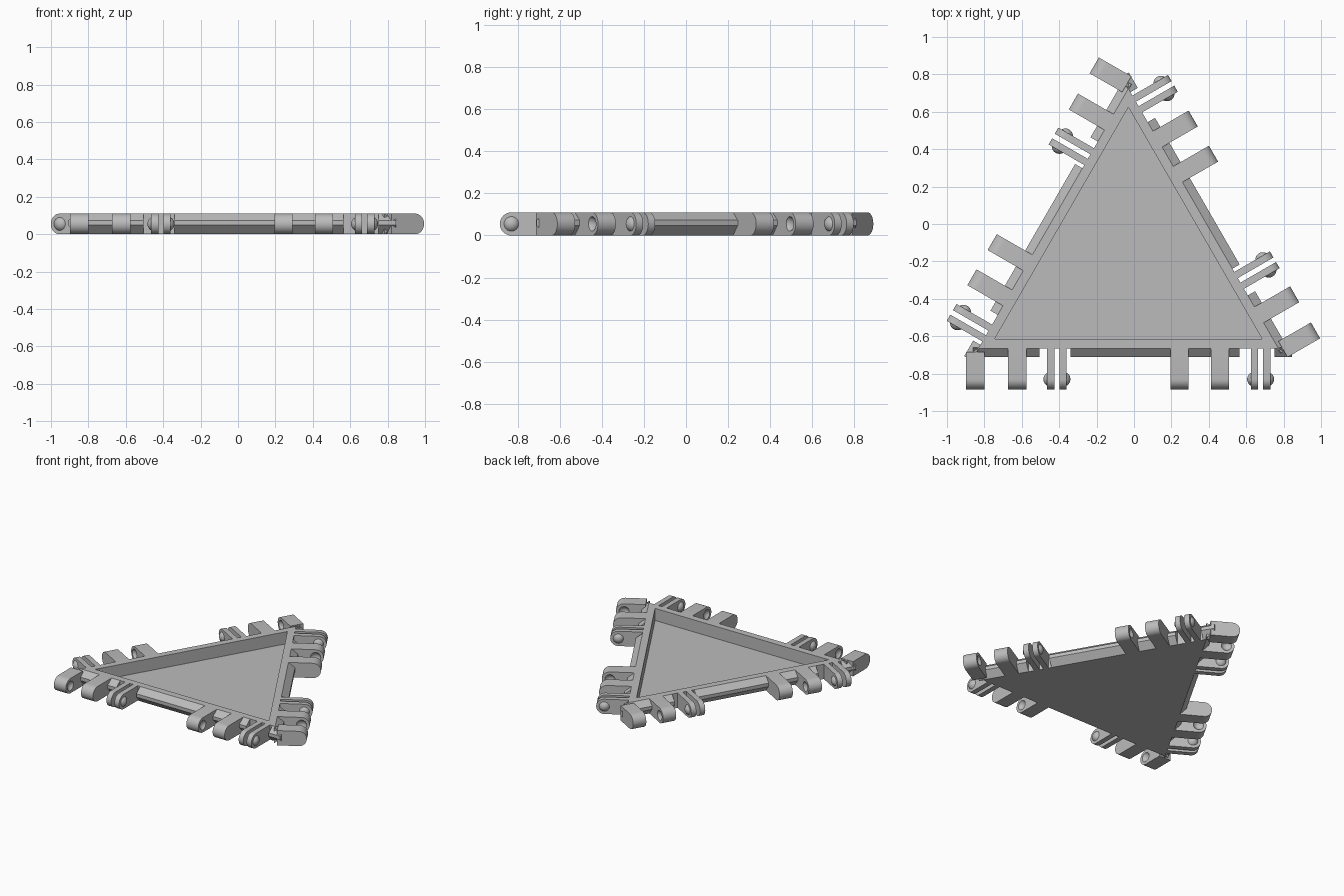
import bpy, bmesh, math
from mathutils import Matrix, Vector

cube = bpy.data.objects.get("Cube")
if cube:
    bpy.data.objects.remove(cube, do_unlink=True)

H = 0.11                       # tile thickness
MID = H / 2                    # hinge axis height and knuckle radius
EDGE, RIDGE = -0.463, -0.508   # tile edge and ridge crest, from tile centre
AXIS = -0.628                  # hinge axis, from tile centre
CENTRE = Matrix.Translation((-0.03, -0.202, 0))
DOME_R, DOME_H = 0.035, 0.02
SPHERE = (DOME_R ** 2 + DOME_H ** 2) / (2 * DOME_H)

grey = bpy.data.materials.new("plain_grey")
grey.use_nodes = True
grey.diffuse_color = (0.5, 0.5, 0.5, 1)
grey.node_tree.nodes["Principled BSDF"].inputs["Base Color"].default_value = (0.5, 0.5, 0.5, 1)


def to_mesh(name, bm):
    bmesh.ops.recalc_face_normals(bm, faces=bm.faces)
    mesh = bpy.data.meshes.new(name)
    bm.to_mesh(mesh)
    bm.free()
    mesh.materials.append(grey)
    return mesh


def place(name, mesh, matrix=Matrix()):
    ob = bpy.data.objects.new(name, mesh)
    bpy.context.collection.objects.link(ob)
    ob.matrix_world = matrix
    return ob


def extrude_x(profile, x0, x1):
    """Sweep a (y, z) outline along x."""
    bm = bmesh.new()
    face = bm.faces.new([bm.verts.new((x0, y, z)) for y, z in profile])
    new = bmesh.ops.extrude_face_region(bm, geom=[face])["geom"]
    bmesh.ops.translate(bm, vec=(x1 - x0, 0, 0),
                        verts=[v for v in new if isinstance(v, bmesh.types.BMVert)])
    return bm


def lug(width, root):
    """Bar with a round end on the hinge axis."""
    n = 16
    arc = [(AXIS - MID * math.sin(math.pi * i / n), MID + MID * math.cos(math.pi * i / n))
           for i in range(n + 1)]
    return extrude_x([(root, H)] + arc + [(root, 0)], -width / 2, width / 2)


def ball(centre_x):
    bm = bmesh.new()
    spin = Matrix.Rotation(math.pi / 2, 4, "Y")
    bmesh.ops.create_uvsphere(bm, u_segments=24, v_segments=24, radius=SPHERE,
                              matrix=Matrix.Translation((centre_x, AXIS, MID)) @ spin)
    return bm


def knuckle_mesh(side, root):
    """Lug with a round dimple in the face on the given side."""
    width = 0.098
    body = place("knuckle_blank", to_mesh("knuckle_blank", lug(width, root)))
    cutter = place("dimple_cutter",
                   to_mesh("dimple_cutter", ball(side * (width / 2 + SPHERE - DOME_H))))
    cutter.hide_render = True
    mod = body.modifiers.new("dimple", "BOOLEAN")
    mod.operation, mod.solver, mod.object = "DIFFERENCE", "EXACT", cutter
    bpy.context.view_layer.update()
    graph = bpy.context.evaluated_depsgraph_get()
    mesh = bpy.data.meshes.new_from_object(body.evaluated_get(graph))
    mesh.name = "knuckle"
    for ob in (body, cutter):
        bpy.data.objects.remove(ob, do_unlink=True)
    return mesh


def dome_mesh():
    """Shallow cap bulging towards +x from x = 0."""
    bm = ball(DOME_H - SPHERE)
    bmesh.ops.bisect_plane(bm, geom=bm.verts[:] + bm.edges[:] + bm.faces[:],
                           plane_co=(0, 0, 0), plane_no=(1, 0, 0), clear_inner=True)
    return to_mesh("button", bm)


# Triangular tray: rings of (inradius, height) from the underside to the floor
bm = bmesh.new()
rings = []
for r, z in ((-EDGE, 0), (-EDGE, H), (0.413, H), (0.413, 0.02)):
    rings.append([bm.verts.new((2 * r * math.cos(a), 2 * r * math.sin(a), z))
                  for a in (math.pi / 2 + k * math.tau / 3 for k in range(3))])
for low, high in zip(rings, rings[1:]):
    for i in range(3):
        j = (i + 1) % 3
        bm.faces.new((low[i], low[j], high[j], high[i]))
bm.faces.new(rings[0])
bm.faces.new(rings[-1])
place("tray", to_mesh("tray", bm), CENTRE)

# Shared edge parts, drawn on the front edge
ridge_outline = [(EDGE + 0.004, H), (EDGE, H), (RIDGE, 0.073),
                 (RIDGE, 0.048), (EDGE, 0), (EDGE + 0.004, 0)]
ridges = [to_mesh("ridge", extrude_x(ridge_outline, a, b))
          for a, b in ((-0.83, -0.475), (-0.31, 0.595), (0.78, 0.875))]
corner_knuckle = knuckle_mesh(1, -0.482)
outer_knuckle = knuckle_mesh(1, EDGE + 0.01)
inner_knuckle = knuckle_mesh(-1, EDGE + 0.01)
prong = to_mesh("prong", lug(0.038, EDGE + 0.01))
button = dome_mesh()

knuckles = ((-0.818, corner_knuckle), (-0.595, inner_knuckle),
            (0.273, outer_knuckle), (0.49, inner_knuckle))
smooth = []
for k, edge in enumerate(("front", "right", "left")):
    M = CENTRE @ Matrix.Rotation(k * math.tau / 3, 4, "Z")
    for mesh in ridges:
        place(edge + "_ridge", mesh, M)
    for x, mesh in knuckles:
        smooth.append(place(edge + "_knuckle", mesh, M @ Matrix.Translation((x, 0, 0))))
    # Spring clips: two prongs with buttons facing outward
    for x in (-0.382, 0.707):
        for s in (-1, 1):
            at = M @ Matrix.Translation((x + s * 0.033, 0, 0))
            smooth.append(place(edge + "_prong", prong, at))
            tip = M @ Matrix.Translation((x + s * 0.052, 0, 0))
            if s < 0:   # turn the button about the hinge axis line
                pivot = Matrix.Translation(Vector((0, AXIS, 0)))
                tip = tip @ pivot @ Matrix.Rotation(math.pi, 4, "Z") @ pivot.inverted()
            smooth.append(place(edge + "_button", button, tip))

# Smooth the rounded parts, keeping their edges sharp
bpy.ops.object.select_all(action="DESELECT")
for ob in smooth:
    ob.select_set(True)
bpy.context.view_layer.objects.active = smooth[0]
bpy.ops.object.shade_smooth_by_angle(angle=math.radians(30))
